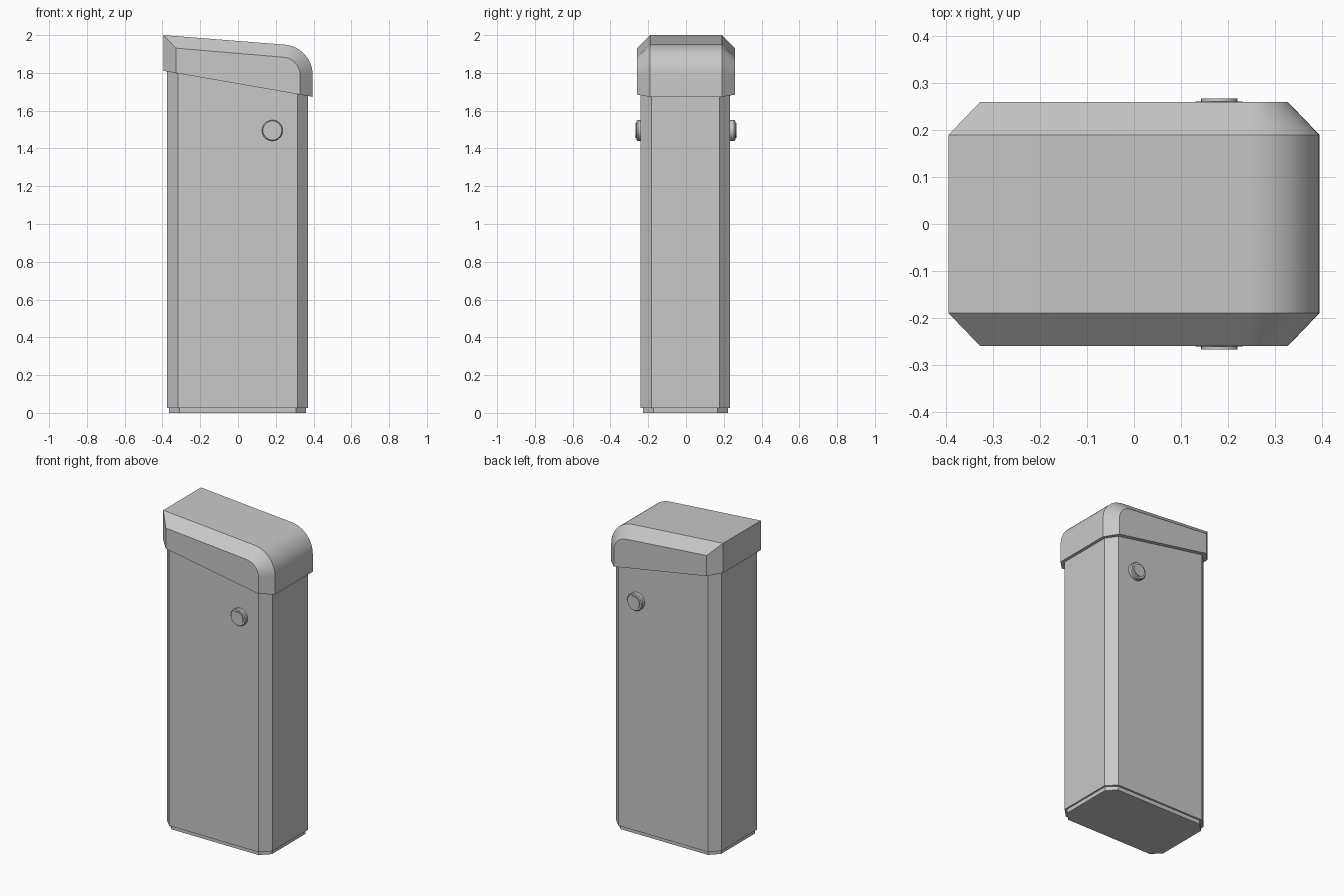
import bpy, bmesh, math

cube = bpy.data.objects.get("Cube")
if cube:
    bpy.data.objects.remove(cube, do_unlink=True)

grey = bpy.data.materials.new("light_grey")
grey.use_nodes = True
colour = (0.58, 0.58, 0.58, 1)
grey.diffuse_color = colour
grey.node_tree.nodes["Principled BSDF"].inputs["Base Color"].default_value = colour


def loft(name, sections, smooth=False):
    """Skin equal-length closed sections and cap both ends."""
    bm = bmesh.new()
    rings = [[bm.verts.new(p) for p in s] for s in sections]
    for a, b in zip(rings, rings[1:]):
        for i in range(len(a)):
            j = (i + 1) % len(a)
            bm.faces.new((a[i], a[j], b[j], b[i]))
    bm.faces.new(rings[0][::-1])
    bm.faces.new(rings[-1])
    bmesh.ops.recalc_face_normals(bm, faces=bm.faces)
    mesh = bpy.data.meshes.new(name)
    bm.to_mesh(mesh)
    bm.free()
    mesh.materials.append(grey)
    obj = bpy.data.objects.new(name, mesh)
    bpy.context.collection.objects.link(obj)
    if smooth:
        bpy.ops.object.select_all(action='DESELECT')
        obj.select_set(True)
        bpy.context.view_layer.objects.active = obj
        bpy.ops.object.shade_smooth_by_angle(angle=math.radians(30))
    return obj


def octagon(hx, hy, cut, height):
    """Chamfered rectangle whose height depends on x."""
    quarter = [(hx, hy - cut), (hx - cut, hy)]
    pts = quarter + [(-x, y) for x, y in quarter[::-1]]
    pts += [(-x, -y) for x, y in pts]
    return [(x - 0.002, y - 0.003, height(x)) for x, y in pts]


def cap_underside(x):
    return 1.742 - 0.174 * x


def cap_section(y, inset):
    """Sloping lid outline with one rounded shoulder."""
    half = 0.395 - inset
    radius = 0.16 - inset
    pts = [(-half, cap_underside(-half)), (-half, 2.0 - inset * 1.03)]
    for i in range(13):
        a = math.radians(85.5) * (1 - i / 12)
        pts.append((0.235 + radius * math.cos(a), 1.79 + radius * math.sin(a)))
    pts.append((half, cap_underside(half)))
    return [(x, y, z) for x, z in pts]


# Plinth and chamfered column
loft("plinth", [octagon(0.363, 0.225, 0.055, lambda x: 0),
                octagon(0.363, 0.225, 0.055, lambda x: 0.025)])
loft("column", [octagon(0.373, 0.237, 0.057, lambda x: 0.025),
                octagon(0.373, 0.237, 0.057, lambda x: cap_underside(x) + 0.02)])

# Bevelled lid
loft("lid", [cap_section(-0.26, 0.067), cap_section(-0.19, 0),
             cap_section(0.19, 0), cap_section(0.26, 0.067)], smooth=True)

# Round lock on each broad side: flange and raised centre
def disc(y, radius):
    return [(0.182 + radius * math.cos(math.tau * i / 32), y,
             1.495 + radius * math.sin(math.tau * i / 32)) for i in range(32)]


for side, s in (("front", -1), ("back", 1)):
    loft(side + "_lock_flange", [disc(s * 0.22, 0.055), disc(s * 0.255, 0.055),
                                 disc(s * 0.261, 0.05)], smooth=True)
    loft(side + "_lock_centre", [disc(s * 0.25, 0.039), disc(s * 0.267, 0.039)],
         smooth=True)
